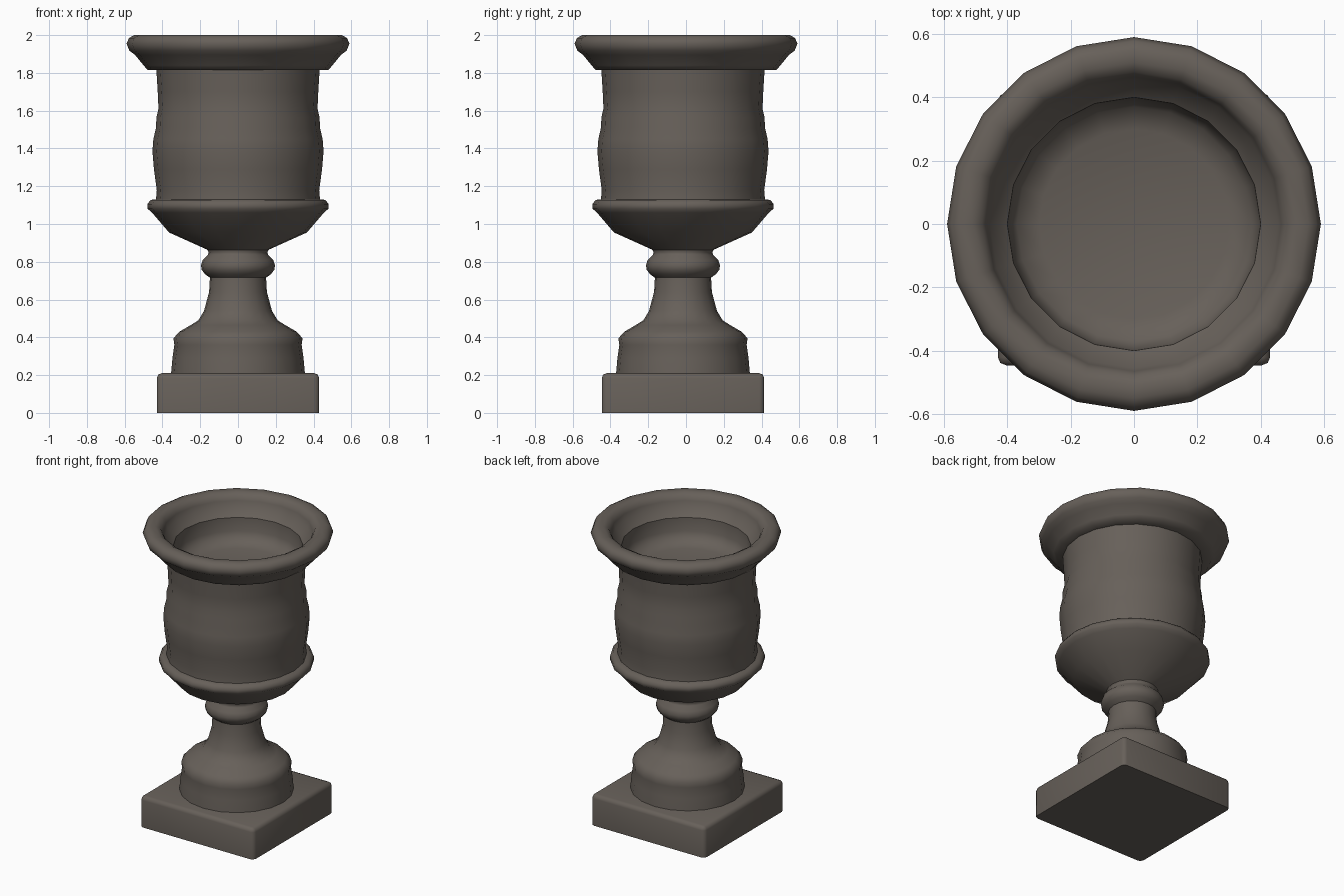
import bpy, bmesh, math

if "Cube" in bpy.data.objects:
    bpy.data.objects.remove(bpy.data.objects["Cube"])

SIDES = 20
OFF = -0.016   # plinth, stem and bowl sit slightly forward of the rim

stone = bpy.data.materials.new("dark_stone")
stone.diffuse_color = (0.135, 0.117, 0.101, 1)
stone.use_nodes = True
stone.node_tree.nodes["Principled BSDF"].inputs["Base Color"].default_value = stone.diffuse_color


def finish(bm, name, y, angle):
    bmesh.ops.recalc_face_normals(bm, faces=bm.faces[:])
    me = bpy.data.meshes.new(name)
    bm.to_mesh(me)
    bm.free()
    me.materials.append(stone)
    me.shade_smooth()
    me.set_sharp_from_angle(angle=math.radians(angle))
    ob = bpy.data.objects.new(name, me)
    ob.location.y = y
    bpy.context.collection.objects.link(ob)


def lathe(name, profile, y=OFF, angle=65):
    """Revolve (radius, z) points; radius 0 closes the surface to a point."""
    bm = bmesh.new()
    rings = []
    for r, z in profile:
        n = SIDES if r > 0 else 1
        rings.append([bm.verts.new((r * math.cos(math.tau * i / SIDES),
                                    r * math.sin(math.tau * i / SIDES), z))
                      for i in range(n)])
    for a, b in zip(rings, rings[1:]):
        for i in range(SIDES):
            j = (i + 1) % SIDES
            quad = [a[i % len(a)], a[j % len(a)], b[j % len(b)], b[i % len(b)]]
            bm.faces.new(list(dict.fromkeys(quad)))
    finish(bm, name, y, angle)


# square plinth with chamfered upright and top edges
bm = bmesh.new()
bmesh.ops.create_cube(bm, size=1)
for v in bm.verts:
    v.co = (v.co.x * 0.86, v.co.y * 0.86, (v.co.z + 0.5) * 0.21)
edges = [e for e in bm.edges if max(v.co.z for v in e.verts) > 0.1]
bmesh.ops.bevel(bm, geom=edges, offset=0.026, segments=2, profile=0.5, affect='EDGES')
finish(bm, "plinth", OFF, 50)

# domed foot and flared stem
lathe("foot_and_stem", [
    (0.355, 0.20), (0.347, 0.29), (0.337, 0.36), (0.342, 0.395), (0.31, 0.43),
    (0.25, 0.465), (0.21, 0.49), (0.18, 0.54), (0.153, 0.64), (0.148, 0.73)])

# ring between stem and bowl
lathe("stem_collar", [
    (0.148, 0.715), (0.175, 0.735), (0.192, 0.757), (0.196, 0.78), (0.187, 0.81),
    (0.16, 0.836), (0.155, 0.85), (0.165, 0.868)])

# bowl underside with its rolled lip
lathe("bowl_base", [
    (0.15, 0.85), (0.165, 0.865), (0.365, 0.955), (0.455, 1.06), (0.478, 1.08),
    (0.48, 1.105), (0.462, 1.128), (0.42, 1.13)])

# gently bulging bowl wall
lathe("bowl_wall", [
    (0.435, 1.12), (0.43, 1.18), (0.445, 1.29), (0.453, 1.385), (0.448, 1.45),
    (0.434, 1.51), (0.432, 1.565), (0.421, 1.61), (0.425, 1.70), (0.433, 1.83)])

# wide rolled rim
lathe("rim", [
    (0.40, 1.815), (0.478, 1.815), (0.50, 1.84), (0.545, 1.895), (0.575, 1.918),
    (0.59, 1.955), (0.577, 1.985), (0.55, 2.0), (0.51, 2.0), (0.48, 1.985),
    (0.465, 1.955), (0.455, 1.92), (0.40, 1.87)], y=0)

# inside of the bowl, down to a shallow floor
lathe("bowl_inside", [
    (0.40, 1.87), (0.395, 1.78), (0.37, 1.73), (0.30, 1.705), (0, 1.70)], y=0)
